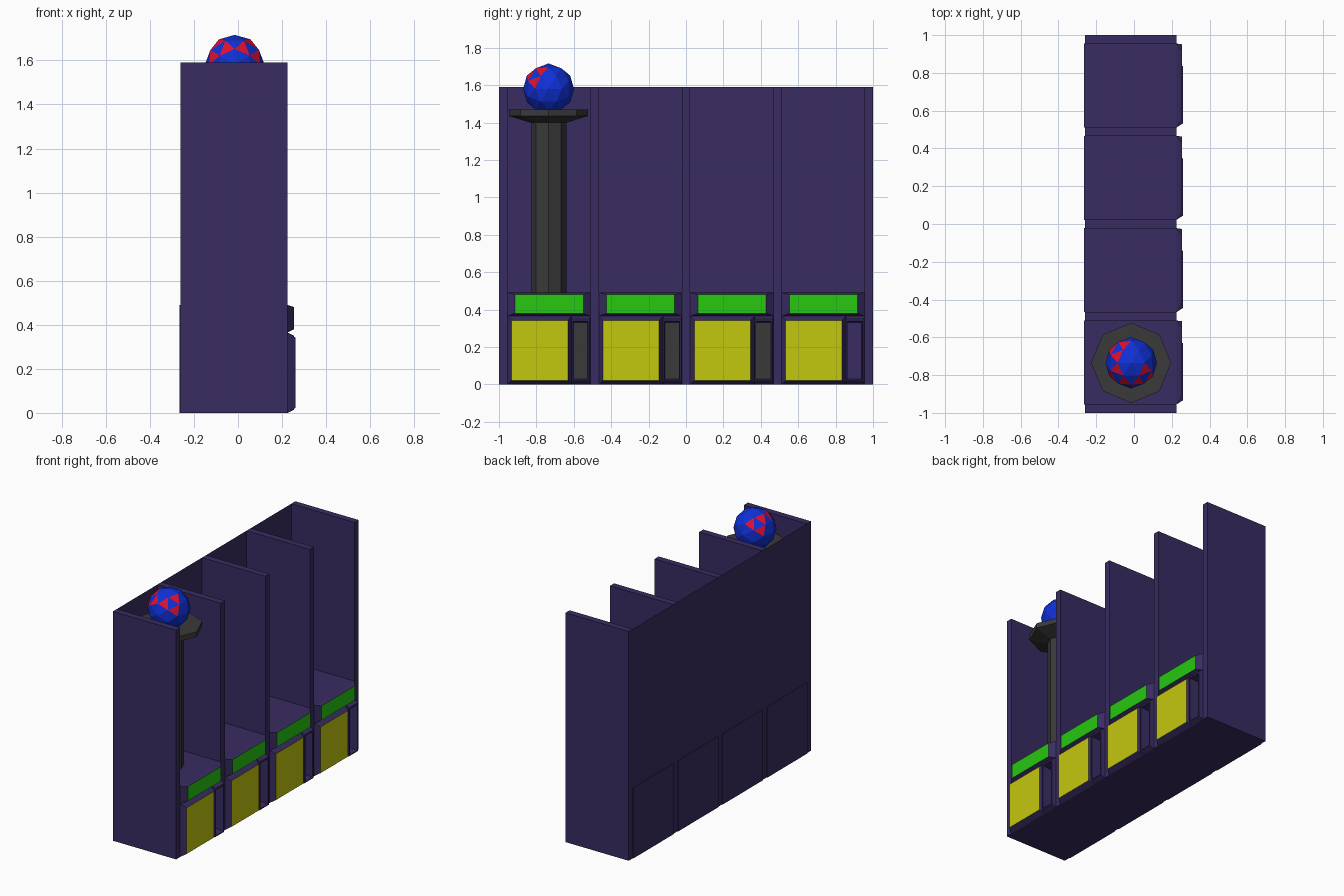
import bpy, bmesh
from math import pi, cos, sin, sqrt
from mathutils import Vector

if "Cube" in bpy.data.objects:
    bpy.data.objects.remove(bpy.data.objects["Cube"])


def material(name, rgb):
    m = bpy.data.materials.new(name)
    m.diffuse_color = (*rgb, 1)
    m.use_nodes = True
    m.node_tree.nodes["Principled BSDF"].inputs["Base Color"].default_value = m.diffuse_color
    return m


PURPLE = material("purple", (0.04, 0.025, 0.12))
YELLOW = material("yellow", (0.55, 0.58, 0.004))
GREEN = material("green", (0.02, 0.58, 0.005))
GREY = material("dark_grey", (0.042, 0.042, 0.042))
BLUE = material("blue", (0.005, 0.03, 0.68))
RED = material("red", (0.75, 0.005, 0.03))


def finish(name, bm, mats):
    bm.normal_update()
    me = bpy.data.meshes.new(name)
    bm.to_mesh(me)
    bm.free()
    for m in mats:
        me.materials.append(m)
    ob = bpy.data.objects.new(name, me)
    bpy.context.collection.objects.link(ob)
    return ob


def loft(name, loops, mats):
    """Bridge equal-length point loops, cap both ends; last cap gets the last material."""
    bm = bmesh.new()
    rings = [[bm.verts.new(p) for p in loop] for loop in loops]
    n = len(rings[0])
    for a, b in zip(rings, rings[1:]):
        for i in range(n):
            j = (i + 1) % n
            bm.faces.new((a[i], a[j], b[j], b[i]))
    bm.faces.new(rings[0][::-1])
    cap = bm.faces.new(rings[-1])
    cap.material_index = len(mats) - 1
    return finish(name, bm, mats)


def rect(x, y0, y1, z0, z1):
    return [(x, y0, z0), (x, y1, z0), (x, y1, z1), (x, y0, z1)]


def octagon(r, z):
    return [(-0.015 + r * cos(i * pi / 4), -0.735 + r * sin(i * pi / 4), z) for i in range(8)]


# dividing walls and thin back sheet
for i in range(5):
    y = -0.9775 + i * 0.48875
    loft(f"divider_{i}", [rect(-0.26, y - 0.0225, y + 0.0225, 0, 1.59),
                          rect(0.225, y - 0.0225, y + 0.0225, 0, 1.59)], [PURPLE])
bm = bmesh.new()
bm.faces.new([bm.verts.new(p) for p in rect(-0.26, -1, 1, 0, 1.59)][::-1])
finish("back_panel", bm, [PURPLE])

# four cabinets, each with a door, a drawer front and a recessed slot
for i in range(4):
    a = -0.955 + i * 0.48875
    b = a + 0.444
    loft(f"cabinet_{i}", [rect(-0.265, a, b, 0, 0.49), rect(0.18, a, b, 0, 0.49)], [PURPLE])
    loft(f"drawer_{i}", [rect(0.18, a, b, 0.365, 0.49), rect(0.225, a, b, 0.365, 0.49),
                         rect(0.255, a + 0.042, b - 0.038, 0.38, 0.48)], [PURPLE, GREEN])
    m = a + 0.343
    loft(f"door_{i}", [rect(0.18, a, m, 0, 0.365), rect(0.225, a, m, 0, 0.365),
                       rect(0.26, a + 0.022, m - 0.02, 0.022, 0.342)], [PURPLE, YELLOW])
    loft(f"slot_{i}", [rect(0.18, m, b, 0, 0.365), rect(0.225, m, b, 0, 0.365),
                       rect(0.255, m, b - 0.004, 0.015, 0.35),
                       rect(0.255, m + 0.008, b - 0.012, 0.022, 0.338),
                       rect(0.19, m + 0.01, b - 0.016, 0.03, 0.33)],
         [PURPLE, GREY] if i < 3 else [PURPLE])

# pedestal column and plate in the first bay
loft("pedestal_column", [octagon(0.095, 0.49), octagon(0.095, 1.41)], [GREY])
loft("pedestal_plate", [octagon(0.1, 1.40), octagon(0.212, 1.435), octagon(0.212, 1.47)], [GREY])

# faceted ball with red three-pointed marks
phi = (1 + sqrt(5)) / 2
bm = bmesh.new()
for s in (-1, 1):
    for t in (-phi, phi):
        for p in ((s, 0, t), (0, t, s), (t, s, 0)):
            bm.verts.new(p)
bmesh.ops.convex_hull(bm, input=bm.verts[:])
bmesh.ops.subdivide_edges(bm, edges=bm.edges[:], cuts=1, use_grid_fill=True)
for v in bm.verts:
    v.co = v.co.normalized() * 0.136
marks = [Vector(d).normalized() for d in ((1, -1, 1), (-1, -1, 1), (-1, 1, 1))]
for f in bm.faces:
    c = f.calc_center_median().normalized()
    f.material_index = int(any(0.85 < c.dot(d) < 0.97 for d in marks))
bmesh.ops.recalc_face_normals(bm, faces=bm.faces[:])
ball = finish("ball", bm, [BLUE, RED])
ball.location = (-0.015, -0.735, 1.58)
